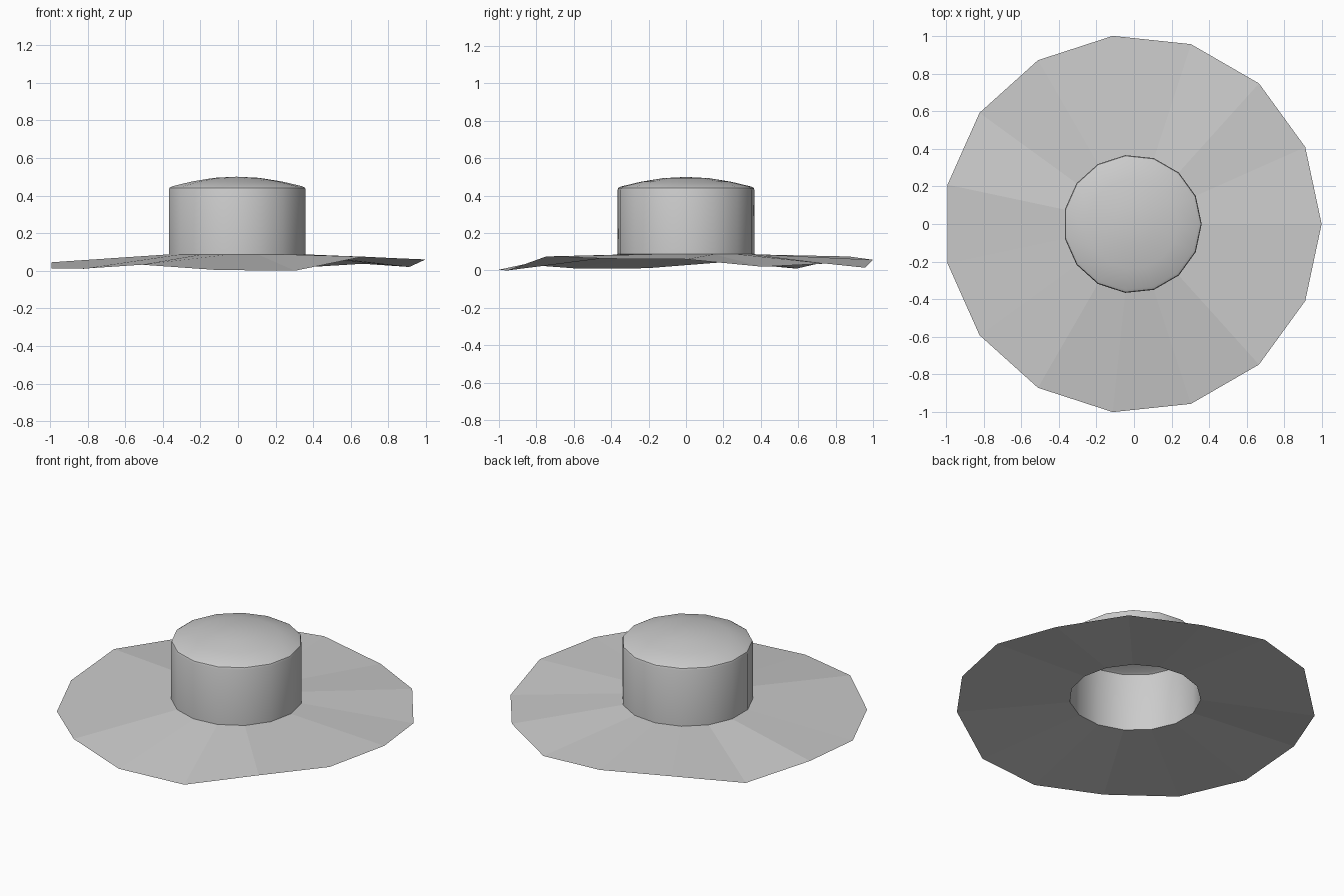
import bpy, bmesh
from math import cos, sin, tau, radians

if "Cube" in bpy.data.objects:
    bpy.data.objects.remove(bpy.data.objects["Cube"])

SIDES = 15
CX = -0.008  # odd-sided ring is slightly off its bounding-box centre


def ring(bm, radius, heights):
    return [bm.verts.new((CX + radius * cos(tau * i / SIDES), radius * sin(tau * i / SIDES), z))
            for i, z in enumerate(heights)]


def bridge(bm, lower, upper):
    for i in range(SIDES):
        j = (i + 1) % SIDES
        bm.faces.new((lower[i], lower[j], upper[j], upper[i]))


def finish(bm, name):
    bm.normal_update()
    mesh = bpy.data.meshes.new(name)
    bm.to_mesh(mesh)
    bm.free()
    ob = bpy.data.objects.new(name, mesh)
    bpy.context.collection.objects.link(ob)
    return ob


# Wavy flat-faced brim: one outer height per corner
wave = [0.06, 0.02, 0.037, 0.015, 0.057, 0.075, 0.01, 0.045,
        0.012, 0.011, 0.032, 0.004, 0.0, 0.075, 0.063]
bm = bmesh.new()
bridge(bm, ring(bm, 1.0055, wave), ring(bm, 0.368, [0.087] * SIDES))
finish(bm, "brim")

# Open-bottomed crown: straight wall, small rounded rim, shallow dome
profile = [(0.368, 0.087), (0.368, 0.43), (0.364, 0.441), (0.35, 0.449),
           (0.24, 0.475), (0.12, 0.494)]
bm = bmesh.new()
rings = [ring(bm, r, [z] * SIDES) for r, z in profile]
for lower, upper in zip(rings, rings[1:]):
    bridge(bm, lower, upper)
tip = bm.verts.new((CX, 0, 0.5))
for i in range(SIDES):
    bm.faces.new((rings[-1][i], rings[-1][(i + 1) % SIDES], tip))
crown = finish(bm, "crown")
bpy.context.view_layer.objects.active = crown
crown.select_set(True)
bpy.ops.object.shade_smooth_by_angle(angle=radians(40))
